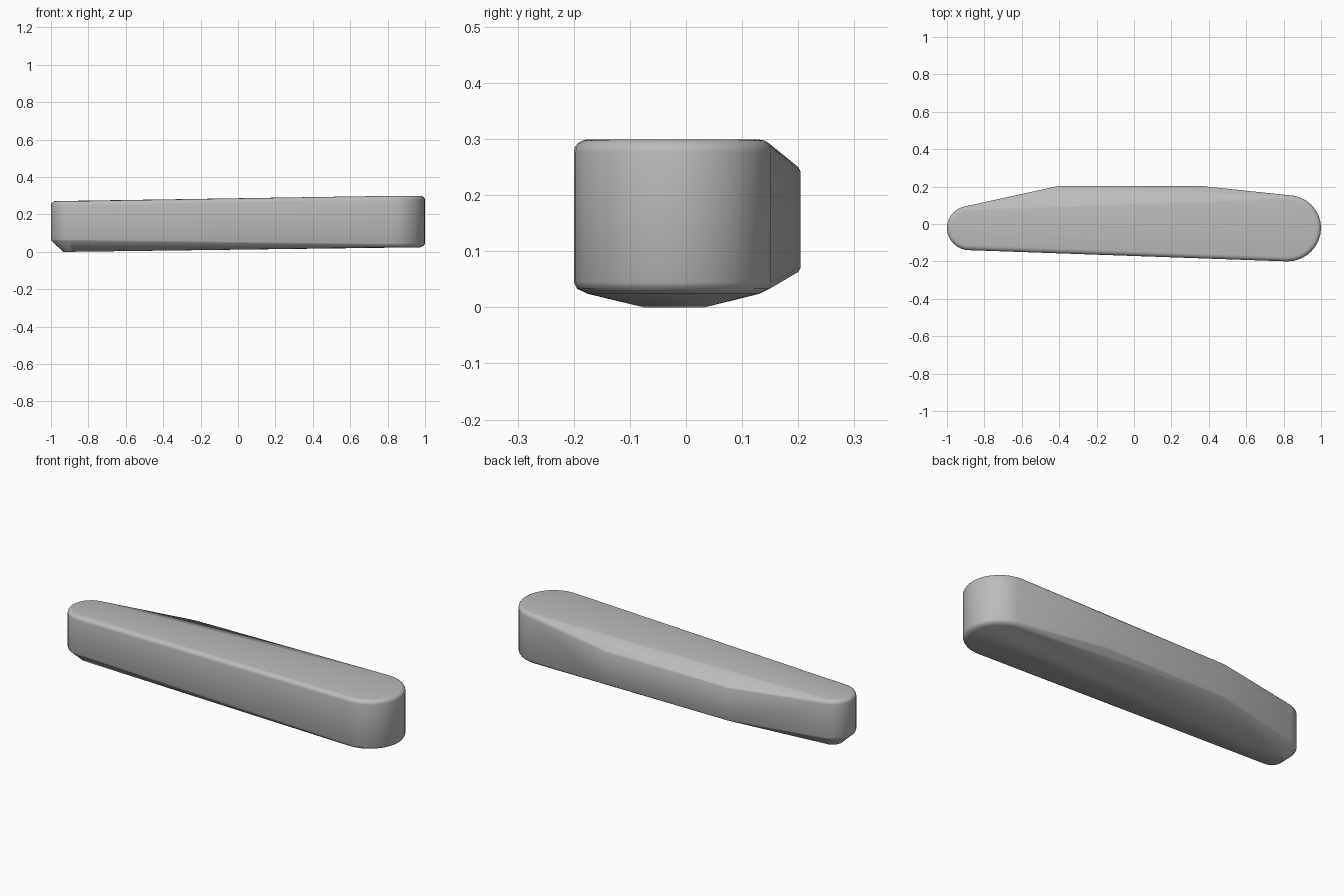
import bpy, bmesh, math

cube = bpy.data.objects.get("Cube")
if cube:
    bpy.data.objects.remove(cube, do_unlink=True)

grey = bpy.data.materials.new("plain grey")
grey.use_nodes = True
grey.diffuse_color = (0.5, 0.5, 0.5, 1)
grey.node_tree.nodes["Principled BSDF"].inputs["Base Color"].default_value = (0.5, 0.5, 0.5, 1)

STEPS = 16


def ring(left_x, left_r, right_x, right_r, left_z, right_z):
    """Tapered stadium outline, tilted from its left end to its right end."""
    points = []
    for cx, r, z, start in ((left_x, left_r, left_z, 0.5), (right_x, right_r, right_z, -0.5)):
        for i in range(STEPS + 1):
            a = math.pi * (start + i / STEPS)
            # the rear of each end is slightly narrower than the front
            wide = 0.97 if math.sin(a) > 0 else 1
            points.append((cx + r * math.cos(a), -0.02 + r * wide * math.sin(a), z))
    return points


# Body: rounded top rim, upright sides, bottom narrowing towards the slim end
points = []
for i in range(5):
    a = math.pi / 2 * i / 4
    inset, drop = 0.025 * (1 - math.cos(a)), 0.022 * (1 - math.sin(a))
    points += ring(-0.88, 0.12 - inset, 0.82, 0.18 - inset, 0.271 - drop, 0.299 - drop)
points += ring(-0.88, 0.12, 0.82, 0.18, 0.066, 0.045)
points += ring(-0.88, 0.117, 0.82, 0.174, 0.058, 0.033)
points += ring(-0.88, 0.055, 0.82, 0.155, 0.0, 0.024)

# Raised back flank
for x in (-0.4, 0.35):
    for y, low, high in ((0.204, 0.07, 0.242), (0.2, 0.063, 0.25)):
        points += [(x, y, low), (x, y, high)]

bm = bmesh.new()
for p in points:
    bm.verts.new(p)
bmesh.ops.remove_doubles(bm, verts=bm.verts, dist=0.0005)
bmesh.ops.convex_hull(bm, input=bm.verts)
loose = [v for v in bm.verts if not v.link_faces]
bmesh.ops.delete(bm, geom=loose, context="VERTS")
bmesh.ops.dissolve_limit(bm, angle_limit=math.radians(1), verts=bm.verts, edges=bm.edges)
bmesh.ops.recalc_face_normals(bm, faces=bm.faces)
mesh = bpy.data.meshes.new("bar_body")
bm.to_mesh(mesh)
bm.free()

body = bpy.data.objects.new("bar_body", mesh)
bpy.context.collection.objects.link(body)
mesh.materials.append(grey)
bpy.ops.object.select_all(action="DESELECT")
body.select_set(True)
bpy.context.view_layer.objects.active = body
bpy.ops.object.shade_smooth_by_angle(angle=math.radians(40))
